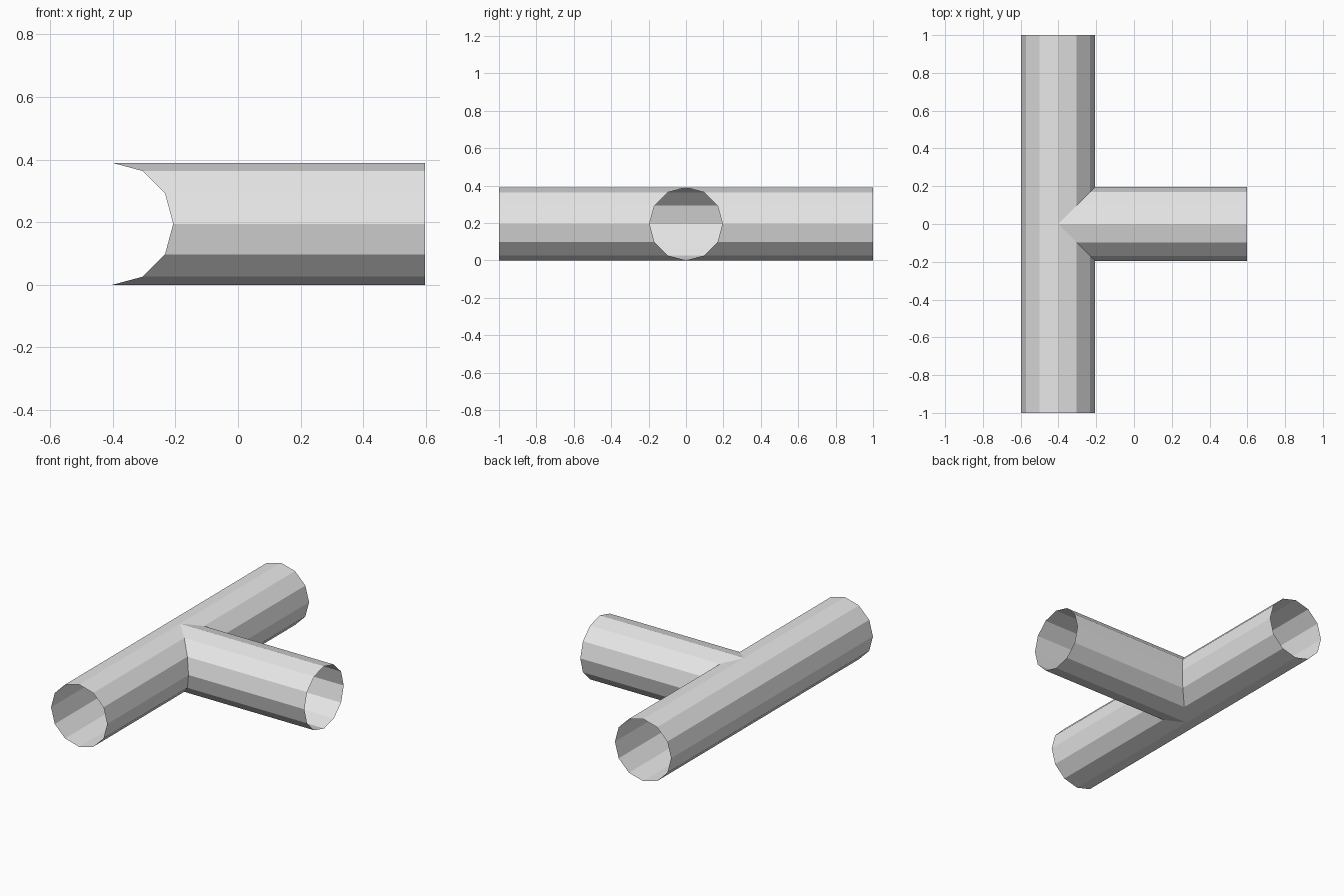
import bpy, bmesh, math

if "Cube" in bpy.data.objects:
    bpy.data.objects.remove(bpy.data.objects["Cube"])

R, N = 0.195, 12            # pipe radius and sides
X0, X1, HALF = -0.402, 0.597, 1.0

grey = bpy.data.materials.new("light grey")
grey.diffuse_color = (0.8, 0.8, 0.8, 1)
grey.use_nodes = True
grey.node_tree.nodes["Principled BSDF"].inputs["Base Color"].default_value = grey.diffuse_color


def ring(i):
    a = 2 * math.pi * i / N
    return R * math.sin(a), R + R * math.cos(a)   # sideways offset, height


def make(name, quads):
    bm = bmesh.new()
    for q in quads:
        bm.faces.new([bm.verts.new(p) for p in q])
    bmesh.ops.remove_doubles(bm, verts=bm.verts, dist=1e-4)
    me = bpy.data.meshes.new(name)
    bm.to_mesh(me)
    bm.free()
    me.materials.append(grey)
    bpy.context.collection.objects.link(bpy.data.objects.new(name, me))


main, branch = [], []
for i in range(N):
    (s, z), (t, w) = ring(i), ring(i + 1)
    # main pipe along y, split on the +x side around the mitred opening
    cs, ct = max(s, 0), max(t, 0)
    if i < N // 2:
        main.append([(X0+s, -HALF, z), (X0+s, -cs, z), (X0+t, -ct, w), (X0+t, -HALF, w)])
        main.append([(X0+s, cs, z), (X0+s, HALF, z), (X0+t, HALF, w), (X0+t, ct, w)])
    else:
        main.append([(X0+s, -HALF, z), (X0+s, HALF, z), (X0+t, HALF, w), (X0+t, -HALF, w)])
    # branch along x, mitred where it meets the main pipe
    branch.append([(X0+abs(s), s, z), (X0+abs(t), t, w), (X1, t, w), (X1, s, z)])

# normals must face out: reverse any winding pointing at the pipe axis
def outward(q, axis):
    bm = bmesh.new()
    f = bm.faces.new([bm.verts.new(p) for p in q])
    f.normal_update()
    c, n = f.calc_center_median(), f.normal
    side = (c.x - X0) * n.x if axis == "y" else c.y * n.y
    out = side + (c.z - R) * n.z > 0
    bm.free()
    return q if out else q[::-1]


make("main_pipe", [outward(q, "y") for q in main])
make("branch_pipe", [outward(q, "x") for q in branch])
